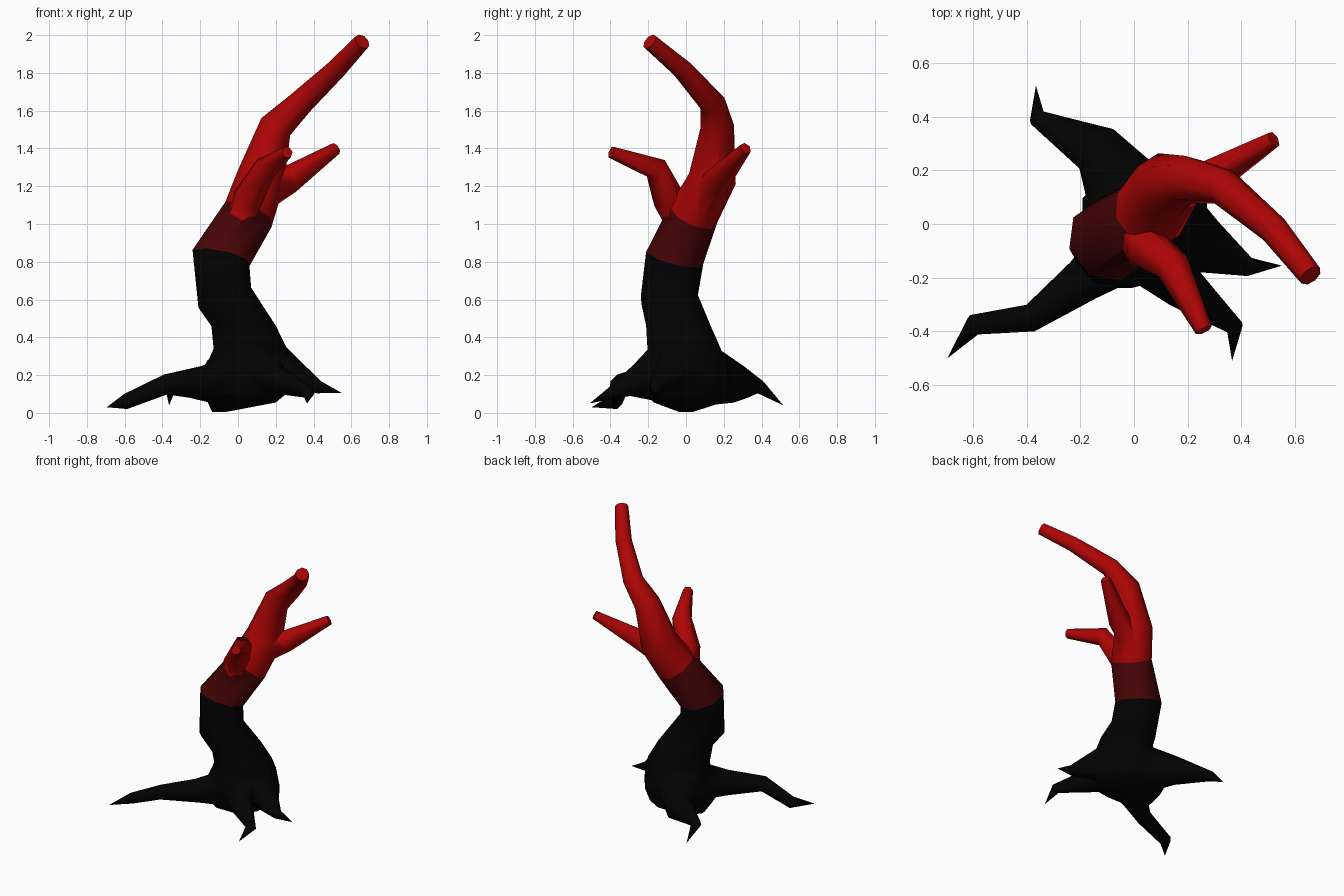
import bpy, bmesh, math
from mathutils import Vector

cube = bpy.data.objects.get("Cube")
if cube:
    bpy.data.objects.remove(cube, do_unlink=True)


def material(name, colour):
    m = bpy.data.materials.new(name)
    m.use_nodes = True
    m.diffuse_color = (*colour, 1)
    m.node_tree.nodes["Principled BSDF"].inputs["Base Color"].default_value = (*colour, 1)
    return m


COLOURS = [
    material("charred black", (0.0006, 0.0006, 0.0006)),
    material("dark red", (0.07, 0.0015, 0.002)),
    material("bright red", (0.42, 0.0015, 0.0015)),
]
BLACK, DARK_RED, RED = range(3)


def limb(name, path, sides, pick, upright=0):
    """Skin a tapering tube through (x, y, z, radius) stations; radius 0 makes a point."""
    bm = bmesh.new()
    pts = [Vector(p[:3]) for p in path]
    rings = []
    for i, p in enumerate(pts):
        before = (p - pts[max(i - 1, 0)]).normalized()
        after = (pts[min(i + 1, len(pts) - 1)] - p).normalized()
        axis = Vector((0, 0, 1)) if i < upright else (before + after).normalized()
        # Carry the ring direction along the path so the skin does not twist
        u = Vector((1, 0, 0)) if i == 0 else u
        if abs(axis.dot(u)) > 0.95:
            u = Vector((0, 1, 0))
        u = (u - axis * u.dot(axis)).normalized()
        v = axis.cross(u)
        r = path[i][3]
        if r == 0:
            rings.append([bm.verts.new(p)])
            continue
        turns = [2 * math.pi * (k + 0.5) / sides for k in range(sides)]
        rings.append([bm.verts.new(p + (u * math.cos(a) + v * math.sin(a)) * r) for a in turns])
    for i, (a, b) in enumerate(zip(rings, rings[1:])):
        for k in range(sides):
            n = (k + 1) % sides
            quad = [a[k], a[n], b[n], b[k]] if len(b) > 1 else [a[k], a[n], b[0]]
            bm.faces.new(quad).material_index = pick(i)
    bm.faces.new(rings[0][::-1]).material_index = pick(0)
    if len(rings[-1]) > 1:
        bm.faces.new(rings[-1]).material_index = pick(len(rings) - 2)
    bmesh.ops.recalc_face_normals(bm, faces=bm.faces)
    mesh = bpy.data.meshes.new(name)
    bm.to_mesh(mesh)
    bm.free()
    for m in COLOURS:
        mesh.materials.append(m)
    ob = bpy.data.objects.new(name, mesh)
    bpy.context.collection.objects.link(ob)
    return ob


# Trunk: black foot, dark red band, bright red crown
trunk_path = [
    (-0.10, 0.00, 0.005, 0.04), (0.02, 0.01, 0.055, 0.195), (0.04, 0.00, 0.11, 0.245),
    (0.04, 0.00, 0.20, 0.25), (0.065, -0.01, 0.34, 0.21), (0.03, -0.04, 0.46, 0.185),
    (-0.07, -0.09, 0.61, 0.16), (-0.09, -0.06, 0.82, 0.16), (0.055, 0.038, 1.05, 0.14),
    (0.12, 0.14, 1.24, 0.13), (0.20, 0.165, 1.515, 0.09), (0.33, 0.14, 1.64, 0.07),
    (0.52, -0.02, 1.82, 0.055), (0.657, -0.192, 1.966, 0.045),
]
trunk = limb("tree_trunk_with_branches_and_roots", trunk_path, 8,
             lambda i: BLACK if i < 7 else DARK_RED if i == 7 else RED, upright=6)

# Side branches
branches = {
    "front_branch": [(0.01, -0.04, 1.02, 0.075), (0.05, -0.09, 1.13, 0.085),
                     (0.145, -0.16, 1.295, 0.065), (0.26, -0.395, 1.38, 0.033)],
    "back_branch": [(0.13, 0.12, 1.14, 0.075), (0.27, 0.165, 1.235, 0.075),
                    (0.52, 0.315, 1.40, 0.033)],
}

# Roots: each spreads from the trunk, bends at a knee and ends in a point
roots = {
    "back_right_root": [(0.04, 0.05, 0.22, 0.17), (-0.06, 0.15, 0.18, 0.15),
                        (-0.14, 0.28, 0.15, 0.1),
                        (-0.36, 0.395, 0.135, 0.035), (-0.365, 0.515, 0.04, 0)],
    "left_root": [(0.09, 0.02, 0.28, 0.175), (0.265, -0.085, 0.2, 0.105),
                  (0.43, -0.16, 0.135, 0.035), (0.55, -0.155, 0.105, 0)],
    "front_left_root": [(0.05, -0.06, 0.26, 0.17), (0.19, -0.24, 0.18, 0.085),
                        (0.375, -0.385, 0.11, 0.035), (0.365, -0.51, 0.05, 0)],
    "front_right_root": [(0.00, -0.06, 0.18, 0.15), (-0.19, -0.21, 0.16, 0.09),
                         (-0.385, -0.35, 0.15, 0.055), (-0.595, -0.375, 0.06, 0.042),
                         (-0.695, -0.5, 0.03, 0)],
}
limbs = [limb(name, path, 6, lambda i: RED) for name, path in branches.items()]
limbs += [limb(name, path, 6, lambda i: BLACK) for name, path in roots.items()]

# Grow every limb into the trunk as one continuous skin
bpy.ops.object.select_all(action='DESELECT')
trunk.select_set(True)
bpy.context.view_layer.objects.active = trunk
for part in limbs:
    union = trunk.modifiers.new(part.name, 'BOOLEAN')
    union.operation = 'UNION'
    union.solver = 'EXACT'
    union.object = part
    bpy.ops.object.modifier_apply(modifier=union.name)
    bpy.data.objects.remove(part, do_unlink=True)
bpy.ops.object.shade_smooth_by_angle(angle=math.radians(65))
